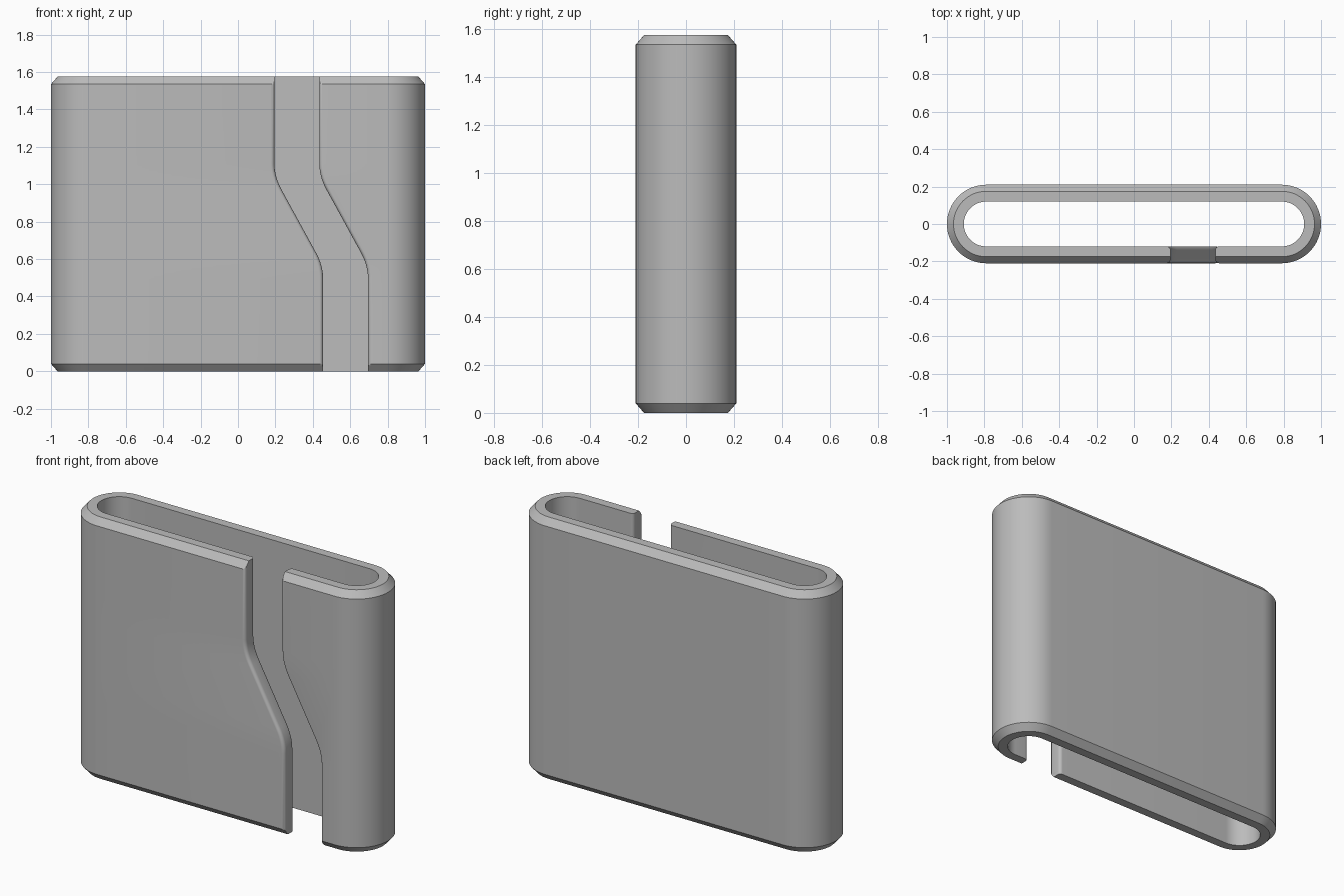
import bpy, bmesh
from math import cos, sin, radians

cube = bpy.data.objects.get("Cube")
if cube:
    bpy.data.objects.remove(cube)

HEIGHT, CENTRE = 1.575, 0.79      # height, x of the round ends' axes
OUTER, INNER = 0.21, 0.12         # radii of the round ends
CHAMFER_Z, CHAMFER_IN = 0.04, 0.035
FILLET, SLOT = 0.02, 0.24         # slot edge rounding, slot width
BEND, SLOPE, SOFT = (0.565, 1.04), 0.26 / 0.475, 0.07


def ramp(t):
    """Zero, then a straight slope, with a softened bend between."""
    if abs(t) < SOFT:
        return SLOPE * (t + SOFT) ** 2 / (4 * SOFT)
    return SLOPE * max(t, 0)


def slot_left(z):
    return 0.455 - ramp(z - BEND[0]) + ramp(z - BEND[1])


def wall(z, radius, nominal, side):
    """Open stadium outline from one slot edge around to the other."""
    left = slot_left(z)
    right = left + SLOT
    lip = []
    for i in range(7):
        a = radians(15 * i)
        y = -nominal + side * FILLET * (1 - sin(a))
        if side > 0:
            y = max(y, -radius)
        lip.append((FILLET * (1 - cos(a)), y))
    pts = [(right + dx, y) for dx, y in lip]
    for cx, start in ((CENTRE, -90), (-CENTRE, 90)):
        for i in range(33):
            a = radians(start + 180 * i / 32)
            pts.append((cx + radius * cos(a), radius * sin(a)))
    pts += [(left - dx, y) for dx, y in reversed(lip)]
    return pts


# Heights of the cross-sections: chamfers, then the soft bends
levels = [CHAMFER_Z * i / 6 for i in range(7)]
for b in BEND:
    levels += [b - SOFT + 2 * SOFT * i / 10 for i in range(11)]
levels += [HEIGHT - CHAMFER_Z * i / 6 for i in range(6, -1, -1)]

# Clip body: loft the sections, closing the slot walls and both rims
bm = bmesh.new()
rings = []
for z in levels:
    edge = min(z, HEIGHT - z)
    cut = CHAMFER_IN * max(0, 1 - edge / CHAMFER_Z)
    outline = wall(z, OUTER - cut, OUTER, 1)
    outline += reversed(wall(z, INNER, INNER, -1))
    rings.append([bm.verts.new((x, y, z)) for x, y in outline])

n = len(rings[0])
for low, high in zip(rings, rings[1:]):
    for i in range(n):
        j = (i + 1) % n
        bm.faces.new((low[i], low[j], high[j], high[i]))
for ring in (rings[0], rings[-1]):
    for i in range(n // 2 - 1):
        bm.faces.new((ring[i], ring[i + 1], ring[n - 2 - i], ring[n - 1 - i]))
bmesh.ops.recalc_face_normals(bm, faces=bm.faces)

mesh = bpy.data.meshes.new("slotted_sleeve")
bm.to_mesh(mesh)
bm.free()
sleeve = bpy.data.objects.new("slotted_sleeve", mesh)
bpy.context.collection.objects.link(sleeve)

# Plain grey material
grey = bpy.data.materials.new("plain_grey")
grey.use_nodes = True
colour = (0.5, 0.5, 0.5, 1)
grey.diffuse_color = colour
grey.node_tree.nodes["Principled BSDF"].inputs["Base Color"].default_value = colour
mesh.materials.append(grey)

bpy.context.view_layer.objects.active = sleeve
sleeve.select_set(True)
bpy.ops.object.shade_smooth_by_angle(angle=radians(25))
